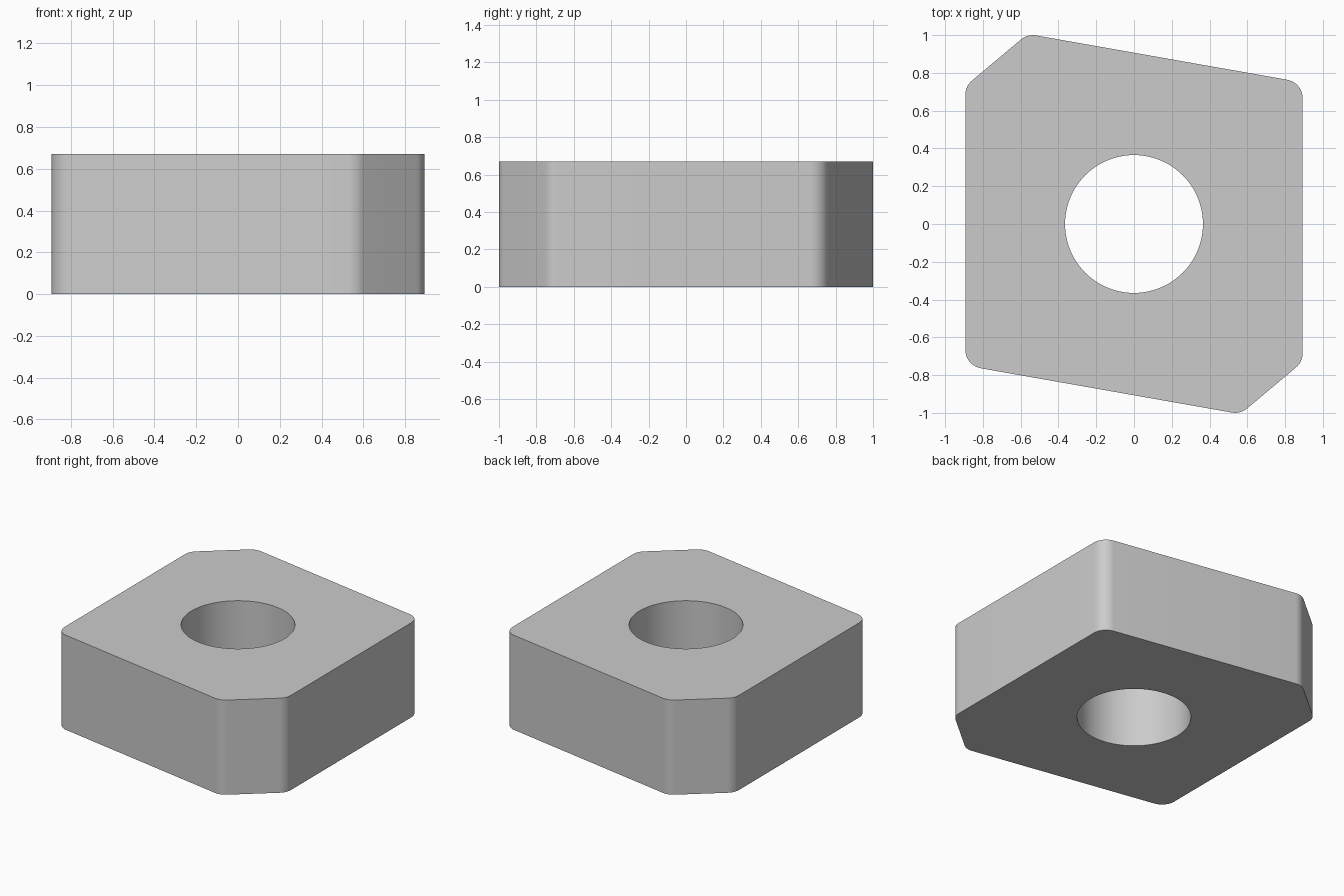
import bpy, bmesh
from math import cos, sin, radians

if "Cube" in bpy.data.objects:
    bpy.data.objects.remove(bpy.data.objects["Cube"])

HEIGHT, HOLE_R, FILLET = 0.67, 0.365, 0.1
# Half of the sides as (normal angle, distance from centre); the rest are point-mirrored
half = [(0, 0.893), (80, 0.893), (130, 1.133)]
sides = half + [(a + 180, d) for a, d in half] + [(360, 0.893)]


def rounded_outline(sides, r, steps=10):
    """Intersect neighbouring side lines and round each corner with an arc."""
    pts = []
    for (a0, d0), (a1, d1) in zip(sides, sides[1:]):
        a0, a1 = radians(a0), radians(a1)
        d0, d1, s = d0 - r, d1 - r, sin(a1 - a0)
        cx = (d0 * sin(a1) - d1 * sin(a0)) / s
        cy = (d1 * cos(a0) - d0 * cos(a1)) / s
        for i in range(steps + 1):
            a = a0 + (a1 - a0) * i / steps
            pts.append((cx + r * cos(a), cy + r * sin(a)))
    return pts


def prism(name, outline, z0, z1):
    bm = bmesh.new()
    face = bm.faces.new([bm.verts.new((x, y, z0)) for x, y in outline])
    top = bmesh.ops.extrude_face_region(bm, geom=[face])["geom"]
    bmesh.ops.translate(bm, vec=(0, 0, z1 - z0),
                        verts=[v for v in top if isinstance(v, bmesh.types.BMVert)])
    bmesh.ops.recalc_face_normals(bm, faces=bm.faces[:])
    mesh = bpy.data.meshes.new(name)
    bm.to_mesh(mesh)
    bm.free()
    ob = bpy.data.objects.new(name, mesh)
    bpy.context.collection.objects.link(ob)
    return ob


# Rounded six-sided plate and the bore through it
plate = prism("plate_body", rounded_outline(sides, FILLET), 0, HEIGHT)
circle = [(HOLE_R * cos(radians(a * 3.75)), HOLE_R * sin(radians(a * 3.75))) for a in range(96)]
bore = prism("bore_cutter", circle, -0.2, HEIGHT + 0.2)
bore.hide_render = True

cut = plate.modifiers.new("bore", 'BOOLEAN')
cut.operation, cut.solver, cut.object = 'DIFFERENCE', 'EXACT', bore

# Apply the cut, drop the cutter and smooth the curved walls
bpy.context.view_layer.objects.active = plate
plate.select_set(True)
bpy.ops.object.modifier_apply(modifier=cut.name)
bpy.data.objects.remove(bore)
bpy.ops.object.shade_smooth_by_angle(angle=radians(30))
